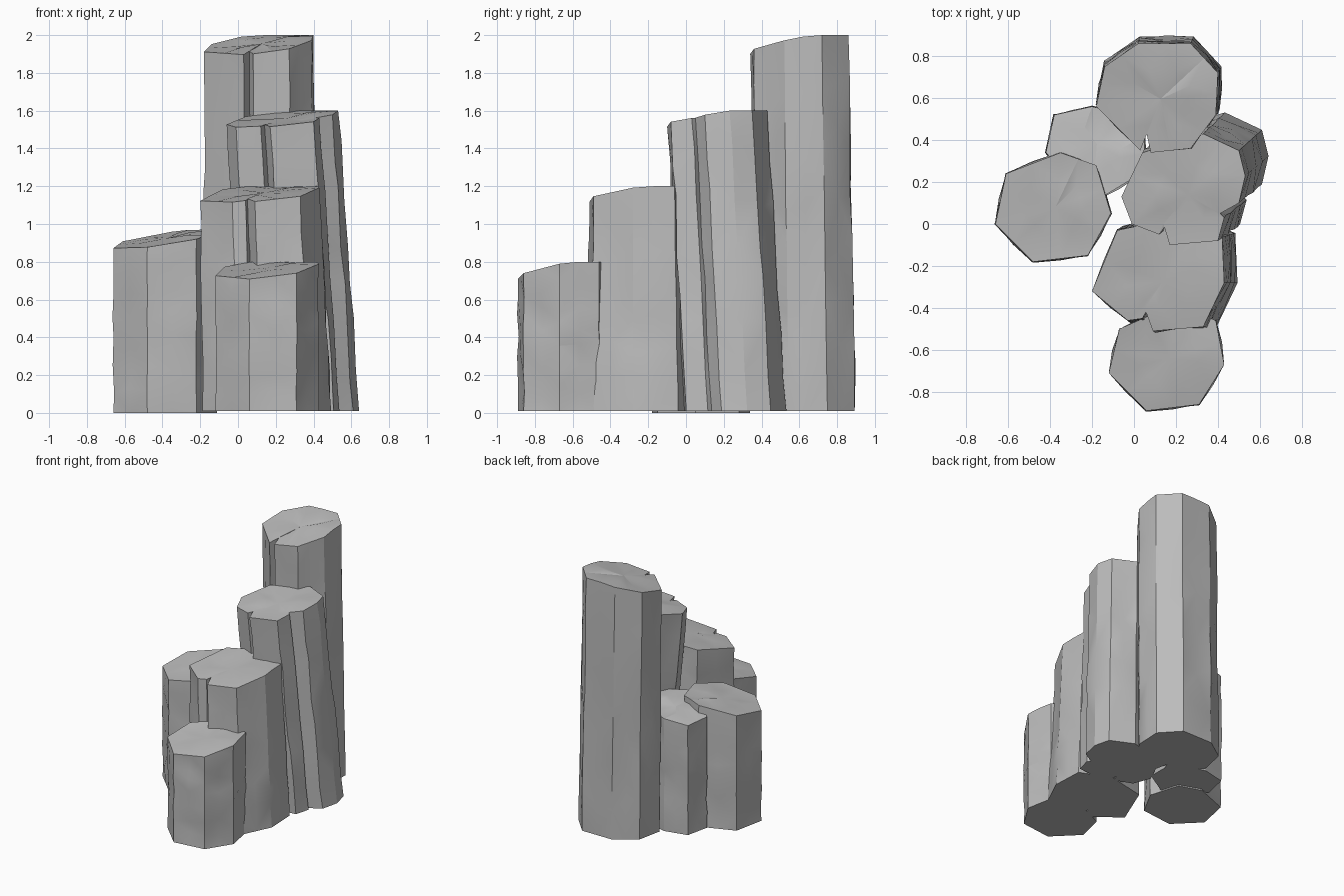
import bpy, bmesh, math, random
from mathutils import Vector

cube = bpy.data.objects.get("Cube")
if cube:
    bpy.data.objects.remove(cube, do_unlink=True)

rng = random.Random(7)

# Single stone colour
stone = bpy.data.materials.new("grey_basalt")
stone.use_nodes = True
grey = (0.5, 0.5, 0.5, 1)
stone.diffuse_color = grey
stone.node_tree.nodes["Principled BSDF"].inputs["Base Color"].default_value = grey


def subdivide_outline(corners):
    """Add a midpoint on each long side; flag which points are true corners."""
    points = []
    for i, corner in enumerate(corners):
        a, b = Vector(corner), Vector(corners[(i + 1) % len(corners)])
        points.append((a, True))
        if (b - a).length > 0.15:
            points.append(((a + b) / 2, False))
    return points


def rock_column(name, corners, top, slope, peak, lean=(0, 0), spread=1.0, base=0.01, rows=7):
    """Faceted column: outline at the top, leaning and spreading toward the base."""
    outline = subdivide_outline(corners)
    centre = sum((p for p, _ in outline), Vector((0, 0))) / len(outline)
    lean = Vector(lean)

    def top_height(p):
        offset = p - centre
        return min(peak, top + slope[0] * offset.x + slope[1] * offset.y)

    bm = bmesh.new()
    rings = []
    for row in range(rows + 1):
        t = row / rows
        ring = []
        for p, is_corner in outline:
            radial = p - centre
            foot = centre + radial * spread + lean
            q = foot.lerp(p, t)
            height = t
            if 0 < row < rows:
                # Weathered dents, gentler along the corner edges
                q += radial.normalized() * rng.uniform(-1, 1) * (0.006 if is_corner else 0.011)
                height += rng.uniform(-0.3, 0.3) / rows
            z = base + (top_height(p) - base) * height
            ring.append(bm.verts.new((q.x, q.y, z)))
        rings.append(ring)

    # Side facets
    count = len(outline)
    for low, high in zip(rings, rings[1:]):
        for i in range(count):
            j = (i + 1) % count
            bm.faces.new((low[i], low[j], high[j], high[i]))

    # Uneven top, fanned through an inner ring, and a flat base
    inner = []
    for p, _ in outline:
        q = centre.lerp(p, 0.5)
        z = top_height(q) + rng.uniform(-0.01, 0.01)
        inner.append(bm.verts.new((q.x, q.y, z)))
    hub = bm.verts.new((centre.x, centre.y, top_height(centre)))
    for i in range(count):
        j = (i + 1) % count
        bm.faces.new((rings[-1][i], rings[-1][j], inner[j], inner[i]))
        bm.faces.new((inner[i], inner[j], hub))
    bm.faces.new(list(reversed(rings[0])))

    bmesh.ops.triangulate(bm, faces=bm.faces[:])
    bmesh.ops.recalc_face_normals(bm, faces=bm.faces[:])
    mesh = bpy.data.meshes.new(name)
    bm.to_mesh(mesh)
    bm.free()
    mesh.materials.append(stone)
    obj = bpy.data.objects.new(name, mesh)
    bpy.context.collection.objects.link(obj)
    bpy.ops.object.select_all(action="DESELECT")
    obj.select_set(True)
    bpy.context.view_layer.objects.active = obj
    bpy.ops.object.shade_smooth_by_angle(angle=math.radians(22))
    return obj


# Outlines run anticlockwise; short inward kinks are the vertical cracks
rock_column("front_column",
            [(-.12, -.71), (.06, -.89), (.31, -.86), (.43, -.67), (.39, -.46),
             (.2, -.38), (-.07, -.5)],
            top=.77, slope=(.1, .2), peak=.8)

rock_column("front_middle_column",
            [(-.2, -.32), (-.03, -.46), (.04, -.45), (.05, -.4), (.09, -.51), (.33, -.49),
             (.43, -.28), (.42, -.06), (.2, .03), (-.08, -.03)],
            top=1.165, slope=(.1, .17), peak=1.2, lean=(.04, 0), spread=1.08)

rock_column("centre_column",
            [(-.06, .13), (-.01, 0), (.12, -.05), (.14, 0), (.17, -.1), (.4, -.08),
             (.43, .03), (.41, .05), (.5, .1), (.53, .23), (.5, .35), (.33, .43), (.04, .34)],
            top=1.56, slope=(.1, .15), peak=1.6, lean=(.1, .09), spread=1.04)

rock_column("tall_back_column",
            [(-.18, .56), (.03, .35), (.06, .43), (.08, .34), (.27, .36), (.39, .52),
             (.4, .72), (.27, .86), (.02, .86), (-.14, .75)],
            top=1.955, slope=(.12, .19), peak=2, lean=(.01, .025), spread=1.03)

rock_column("left_column",
            [(-.66, 0), (-.48, -.18), (-.22, -.15), (-.11, .05), (-.18, .28),
             (-.35, .34), (-.61, .24)],
            top=.925, slope=(.15, .12), peak=.97, base=0)

rock_column("left_back_column",
            [(-.42, .34), (-.2, .1), (.05, .25), (.05, .42), (-.05, .52),
             (-.2, .56), (-.38, .52)],
            top=.92, slope=(.15, -.1), peak=.95)
